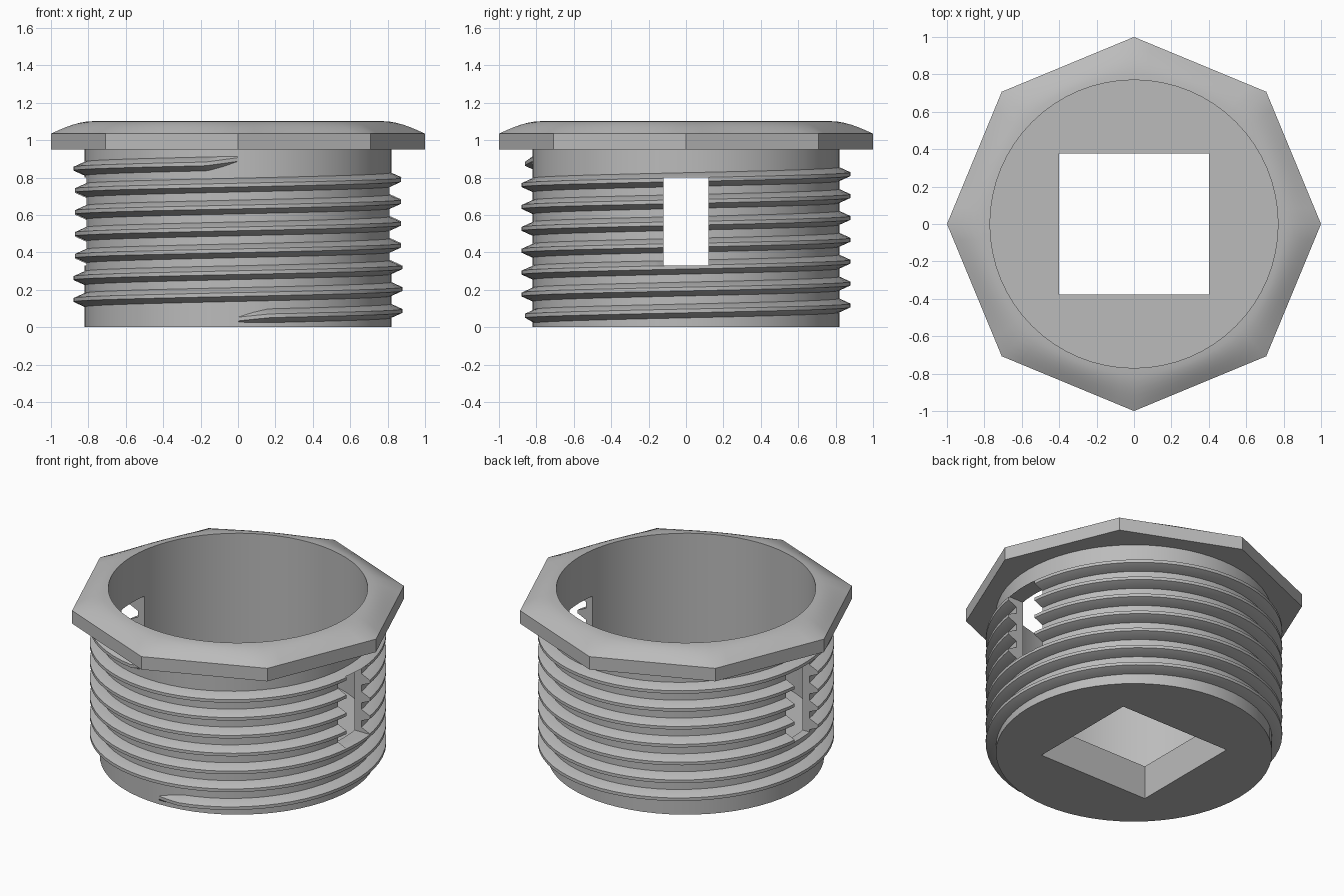
import bpy, bmesh, math

if "Cube" in bpy.data.objects:
    bpy.data.objects.remove(bpy.data.objects["Cube"])

N = 64            # segments round the body
CORE, CREST = 0.82, 0.88
BORE, FLOOR = 0.77, 0.22

grey = bpy.data.materials.new("grey")
grey.diffuse_color = (0.5, 0.5, 0.5, 1)
grey.use_nodes = True
grey.node_tree.nodes["Principled BSDF"].inputs["Base Color"].default_value = grey.diffuse_color


def make(name, bm):
    bmesh.ops.recalc_face_normals(bm, faces=bm.faces)
    me = bpy.data.meshes.new(name)
    bm.to_mesh(me)
    bm.free()
    me.materials.append(grey)
    ob = bpy.data.objects.new(name, me)
    bpy.context.collection.objects.link(ob)
    return ob


def skin(bm, rings, closed):
    """Bridge successive vertex rings with quads."""
    for a, b in zip(rings, rings[1:]):
        n = len(a)
        for i in range(n if closed else n - 1):
            j = (i + 1) % n
            bm.faces.new((a[i], a[j], b[j], b[i]))
    bm.faces.new(rings[0])
    bm.faces.new(rings[-1])


def circle(r):
    return [(r * math.cos(2 * math.pi * i / N), r * math.sin(2 * math.pi * i / N))
            for i in range(N)]


def octagon():
    pts, k = [], N // 8
    for i in range(N):
        a0 = (i // k) * math.pi / 4
        a1, t = a0 + math.pi / 4, (i % k) / k
        pts.append((math.cos(a0) * (1 - t) + math.cos(a1) * t,
                    math.sin(a0) * (1 - t) + math.sin(a1) * t))
    return pts


def box(name, x, y, z0, z1):
    bm = bmesh.new()
    bmesh.ops.create_cube(bm, size=1)
    for v in bm.verts:
        v.co = (v.co.x * 2 * x, v.co.y * 2 * y, z0 + (v.co.z + 0.5) * (z1 - z0))
    ob = make(name, bm)
    ob.hide_render = True
    return ob


def cut(ob, cutter):
    bpy.context.view_layer.objects.active = ob
    m = ob.modifiers.new("cut", 'BOOLEAN')
    m.operation, m.solver, m.object = 'DIFFERENCE', 'EXACT', cutter
    bpy.ops.object.modifier_apply(modifier=m.name)


# Hollow body with domed octagonal head
octo, bore = octagon(), circle(BORE)
layers = [(circle(CORE), 0), (circle(CORE), 0.95), (octo, 0.95), (octo, 1.035)]
STEPS = 6
for s in range(1, STEPS + 1):
    t = s / STEPS
    ring = [(o[0] * (1 - t) + b[0] * t, o[1] * (1 - t) + b[1] * t) for o, b in zip(octo, bore)]
    layers.append((ring, 1.035 + 0.067 * math.sin(t * math.pi / 2)))
layers.append((bore, FLOOR))
bm = bmesh.new()
skin(bm, [[bm.verts.new((x, y, z)) for x, y in ring] for ring, z in layers], True)
body = make("plug_body", bm)

# Helical thread, seven turns, tapering at both ends
PITCH, TURNS, SEG, Z0 = 0.117, 7, 64, 0.058
TAPER = 0.2
bm = bmesh.new()
rings = []
total = TURNS * 2 * math.pi
for i in range(TURNS * SEG + 1):
    a = total * i / (TURNS * SEG)
    start, end = min(1, a / TAPER), min(1, (total - a) / TAPER)
    h = min(start, end)
    z = Z0 + PITCH * a / (2 * math.pi) - 0.014 * (1 - start) + 0.02 * (1 - end)
    r = CORE + (CREST - CORE) * h
    w, c = 0.018 + 0.020 * h, 0.010
    th = a - math.pi / 2
    prof = [(0.795, -w), (CORE - 0.002, -w), (r, -c), (r, c), (CORE - 0.002, w), (0.795, w)]
    rings.append([bm.verts.new((p * math.cos(th), p * math.sin(th), z + dz)) for p, dz in prof])
skin(bm, rings, True)
thread = make("screw_thread", bm)

# Side windows and square socket
window = box("window_cutter", 1.2, 0.12, 0.33, 0.80)
socket = box("socket_cutter", 0.40, 0.377, -0.2, 0.5)
cut(body, window)
cut(body, socket)
cut(thread, window)
for c in (window, socket):
    bpy.data.objects.remove(c, do_unlink=True)

for ob in (body, thread):
    bpy.ops.object.select_all(action='DESELECT')
    ob.select_set(True)
    bpy.context.view_layer.objects.active = ob
    bpy.ops.object.shade_smooth_by_angle(angle=math.radians(25))
